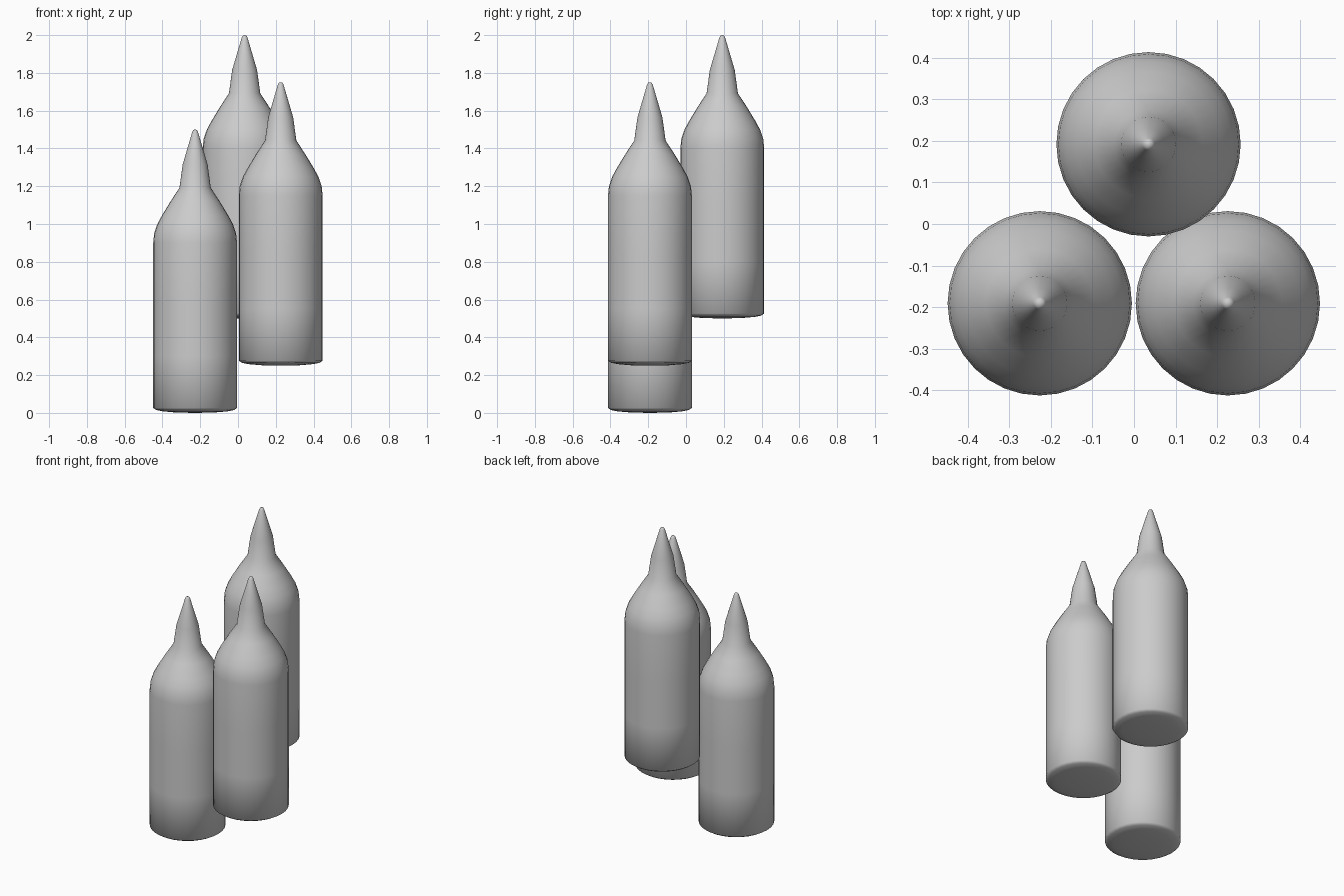
import bpy, bmesh, math
from mathutils import Matrix

if "Cube" in bpy.data.objects:
    bpy.data.objects.remove(bpy.data.objects["Cube"])

# Half profile of one bottle: (radius, height)
PROFILE = [
    (0.0, 0.0), (0.10, 0.002), (0.17, 0.008), (0.205, 0.015), (0.222, 0.026),
    (0.222, 0.30), (0.222, 0.60), (0.222, 0.90),                # straight body
    (0.217, 0.95), (0.20, 1.0), (0.175, 1.046), (0.13, 1.12), (0.083, 1.192),  # shoulder
    (0.066, 1.315), (0.038, 1.41), (0.015, 1.488),              # nozzle
    (0.009, 1.498), (0.0, 1.50),
]
SIDES = 32


def make_bottle(name, location):
    bm = bmesh.new()
    verts = [bm.verts.new((r, 0, z)) for r, z in PROFILE]
    edges = [bm.edges.new(pair) for pair in zip(verts, verts[1:])]
    bmesh.ops.spin(bm, geom=verts + edges, cent=(0, 0, 0), axis=(0, 0, 1),
                   angle=math.tau, steps=SIDES, use_merge=True)
    bmesh.ops.remove_doubles(bm, verts=bm.verts, dist=0.0003)
    bmesh.ops.recalc_face_normals(bm, faces=bm.faces)
    mesh = bpy.data.meshes.new(name)
    bm.to_mesh(mesh)
    bm.free()
    obj = bpy.data.objects.new(name, mesh)
    obj.location = location
    bpy.context.collection.objects.link(obj)
    for p in mesh.polygons:
        p.use_smooth = True
    return obj


# Three identical bottles at stepped heights
make_bottle("low_bottle", (-0.227, -0.191, 0.0))
make_bottle("middle_bottle", (0.226, -0.191, 0.25))
make_bottle("high_bottle", (0.035, 0.192, 0.50))
